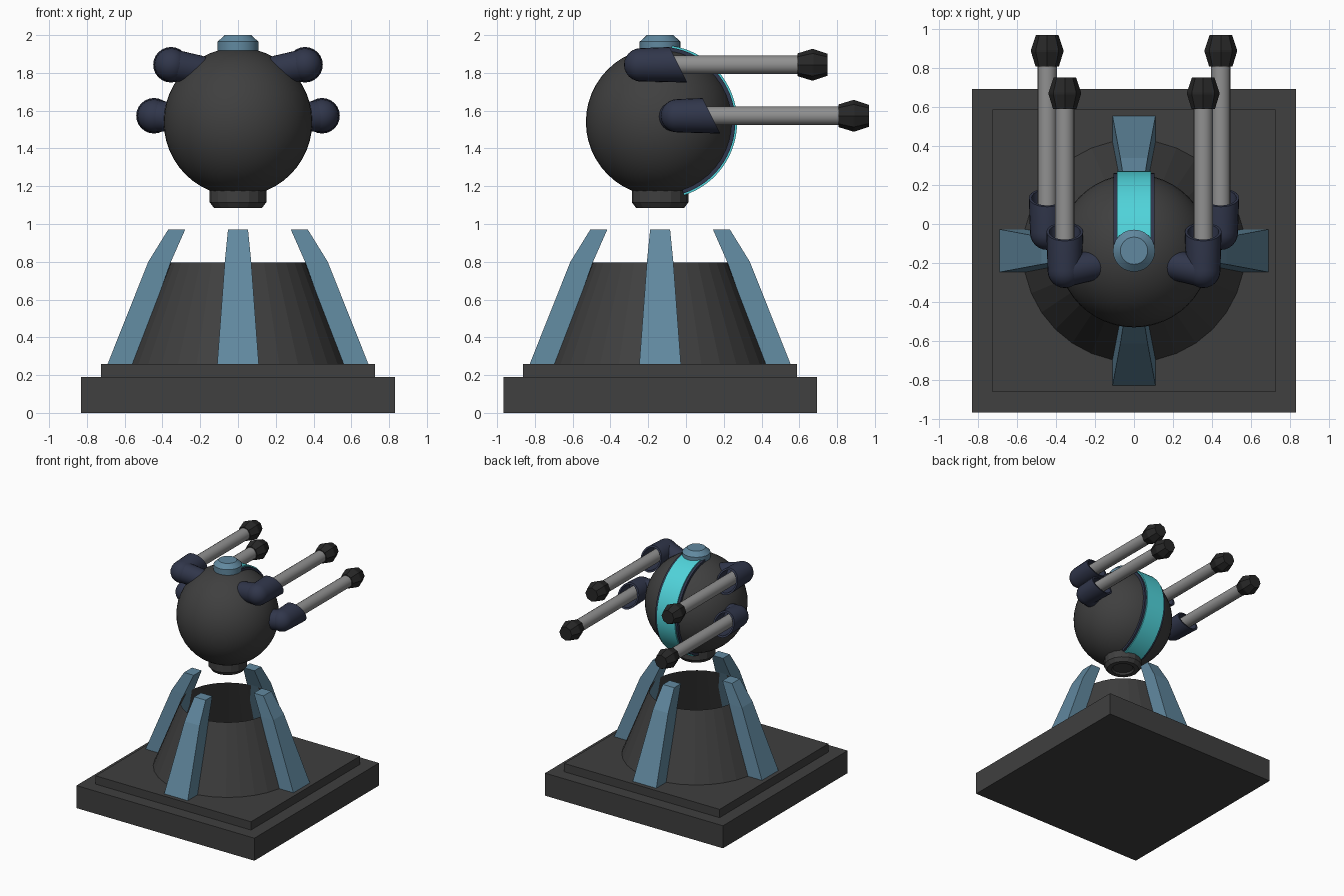
import bpy, bmesh, math
from mathutils import Vector, Matrix

if "Cube" in bpy.data.objects:
    bpy.data.objects.remove(bpy.data.objects["Cube"])

CY = -0.137            # depth of the turret axis
SZ = 1.54              # height of the ball centre


def mat(name, c):
    m = bpy.data.materials.new(name)
    m.diffuse_color = (*c, 1)
    m.use_nodes = True
    m.node_tree.nodes["Principled BSDF"].inputs["Base Color"].default_value = m.diffuse_color
    return m


DARK = mat("dark grey", (0.05, 0.05, 0.05))
BLUE = mat("steel blue", (0.12, 0.25, 0.35))
CYAN = mat("cyan", (0.08, 0.65, 0.70))
NAVY = mat("navy", (0.03, 0.037, 0.07))
METAL = mat("barrel grey", (0.28, 0.28, 0.28))
BLACK = mat("muzzle black", (0.02, 0.02, 0.02))


def finish(name, bm, material, smooth=None):
    bmesh.ops.recalc_face_normals(bm, faces=bm.faces)
    me = bpy.data.meshes.new(name)
    bm.to_mesh(me)
    bm.free()
    ob = bpy.data.objects.new(name, me)
    bpy.context.collection.objects.link(ob)
    me.materials.append(material)
    if smooth:
        bpy.ops.object.select_all(action='DESELECT')
        ob.select_set(True)
        bpy.context.view_layer.objects.active = ob
        bpy.ops.object.shade_smooth_by_angle(angle=math.radians(smooth))
    return ob


def lathe(profile, origin, direction=(0, 0, 1), n=24):
    """Revolve (radius, distance) points around an axis."""
    bm = bmesh.new()
    rot = Vector(direction).to_track_quat('Z', 'Y')
    rings = []
    for r, t in profile:
        k = 1 if r == 0 else n
        rings.append([bm.verts.new(Vector(origin) + rot @ Vector(
            (r * math.cos(2 * math.pi * i / n), r * math.sin(2 * math.pi * i / n), t)))
            for i in range(k)])
    for a, b in zip(rings, rings[1:]):
        for i in range(n):
            j = (i + 1) % n
            if len(a) == 1:
                bm.faces.new((a[0], b[i], b[j]))
            elif len(b) == 1:
                bm.faces.new((a[i], a[j], b[0]))
            else:
                bm.faces.new((a[i], a[j], b[j], b[i]))
    return bm


def loft(sections, closed=False):
    """Skin a list of four-point sections, capping both ends."""
    bm = bmesh.new()
    rings = [[bm.verts.new(p) for p in s] for s in sections]
    for a, b in zip(rings, rings[1:]):
        for i in range(4):
            j = (i + 1) % 4
            bm.faces.new((a[i], a[j], b[j], b[i]))
    bm.faces.new(rings[0])
    bm.faces.new(rings[-1])
    return bm


def dome(r, steps=6):
    """Half-round end, from the pole at -r to the full radius at 0."""
    return [(0 if i == 0 else r * math.sin(i * math.pi / 2 / steps),
             -r * math.cos(i * math.pi / 2 / steps)) for i in range(steps + 1)]


# base plates
for name, h, z0, z1 in (("base_plate", 0.83, 0, 0.19), ("upper_plate", 0.725, 0.19, 0.26)):
    sq = [(-h, -h), (h, -h), (h, h), (-h, h)]
    finish(name, loft([[(x, y + CY, z) for x, y in sq] for z in (z0, z1)]), DARK)

# hollow pedestal cone
finish("pedestal", lathe([(0.57, 0.26), (0.36, 0.795)], (0, CY, 0), n=32), DARK)

# four bent pillars around the pedestal: z, inner radius, outer radius, half width
for k in range(4):
    secs = [[(a, -w, z), (b, -w, z), (b, w, z), (a, w, z)] for z, a, b, w in
            ((0.26, 0.55, 0.69, 0.11), (0.80, 0.355, 0.475, 0.07), (0.97, 0.28, 0.37, 0.053))]
    bm = loft(secs)
    bm.transform(Matrix.Translation((0, CY, 0)) @ Matrix.Rotation(k * math.pi / 2, 4, 'Z'))
    finish(f"pillar_{k + 1}", bm, BLUE)

# floating ball
bm = bmesh.new()
bmesh.ops.create_uvsphere(bm, u_segments=48, v_segments=24, radius=0.393,
                          matrix=Matrix.Translation((0, CY, SZ)))
finish("ball_body", bm, DARK, 40)

# ball top cap and bottom collar
finish("top_cap", lathe([(0, 1.88), (0.108, 1.88), (0.108, 1.965), (0.07, 2.0), (0, 2.0)],
                        (0, CY, 0)), BLUE, 25)
finish("bottom_collar", lathe([(0, 1.2), (0.15, 1.2), (0.15, 1.115), (0.127, 1.085),
                               (0.09, 1.085), (0.08, 1.10), (0, 1.10)],
                              (0, CY, 0), n=16), DARK)

# glowing strip and its darker edging, following the ball
for name, w, r, m in (("strip_edging", 0.105, 0.398, NAVY), ("glow_strip", 0.086, 0.408, CYAN)):
    secs = []
    for i in range(33):
        a = math.radians(86 - 158 * i / 32)
        secs.append([(x, CY + q * math.cos(a), SZ + q * math.sin(a))
                     for x, q in ((-w, 0.36), (w, 0.36), (w, r), (-w, r))])
    finish(name, loft(secs), m, 30)

# guns: elbow centre, sleeve length, arm root, muzzle tip
GUNS = (("upper", (0.355, -0.24, 1.843), 0.20, (0.20, -0.21, 1.815), 0.75),
        ("lower", (0.445, -0.045, 1.573), 0.18, (0.32, -0.08, 1.565), 0.968))
for side, s in (("left", -1), ("right", 1)):
    for level, c, length, root, tip in GUNS:
        tag = f"{side}_{level}"
        c = Vector((s * c[0], c[1], c[2]))
        root = Vector((s * root[0], root[1], root[2]))
        # sleeve with a slanted open mouth
        bm = lathe(dome(0.088) + [(0.094, length), (0.08, length), (0.08, 0.05), (0, 0.05)],
                   c, (0, 1, 0))
        for v in bm.verts:
            if v.co.y > c.y + 0.1:
                v.co.y -= 0.5 * (v.co.z - c.z)
        finish(tag + "_sleeve", bm, NAVY, 40)
        # arm into the ball
        d = c - root
        finish(tag + "_arm", lathe(dome(0.076) + [(0.084, d.length), (0, d.length)], root, d),
               NAVY, 40)
        # barrel and muzzle
        axis = (c.x, 0, c.z)
        finish(tag + "_barrel", lathe([(0, c.y + 0.03), (0.05, c.y + 0.03),
                                       (0.05, tip - 0.1), (0, tip - 0.1)],
                                      axis, (0, 1, 0), 16), METAL, 40)
        finish(tag + "_muzzle", lathe([(0, tip - 0.16), (0.06, tip - 0.16), (0.083, tip - 0.085),
                                       (0.083, tip - 0.075), (0.058, tip), (0, tip)],
                                      axis, (0, 1, 0), 8), BLACK)
